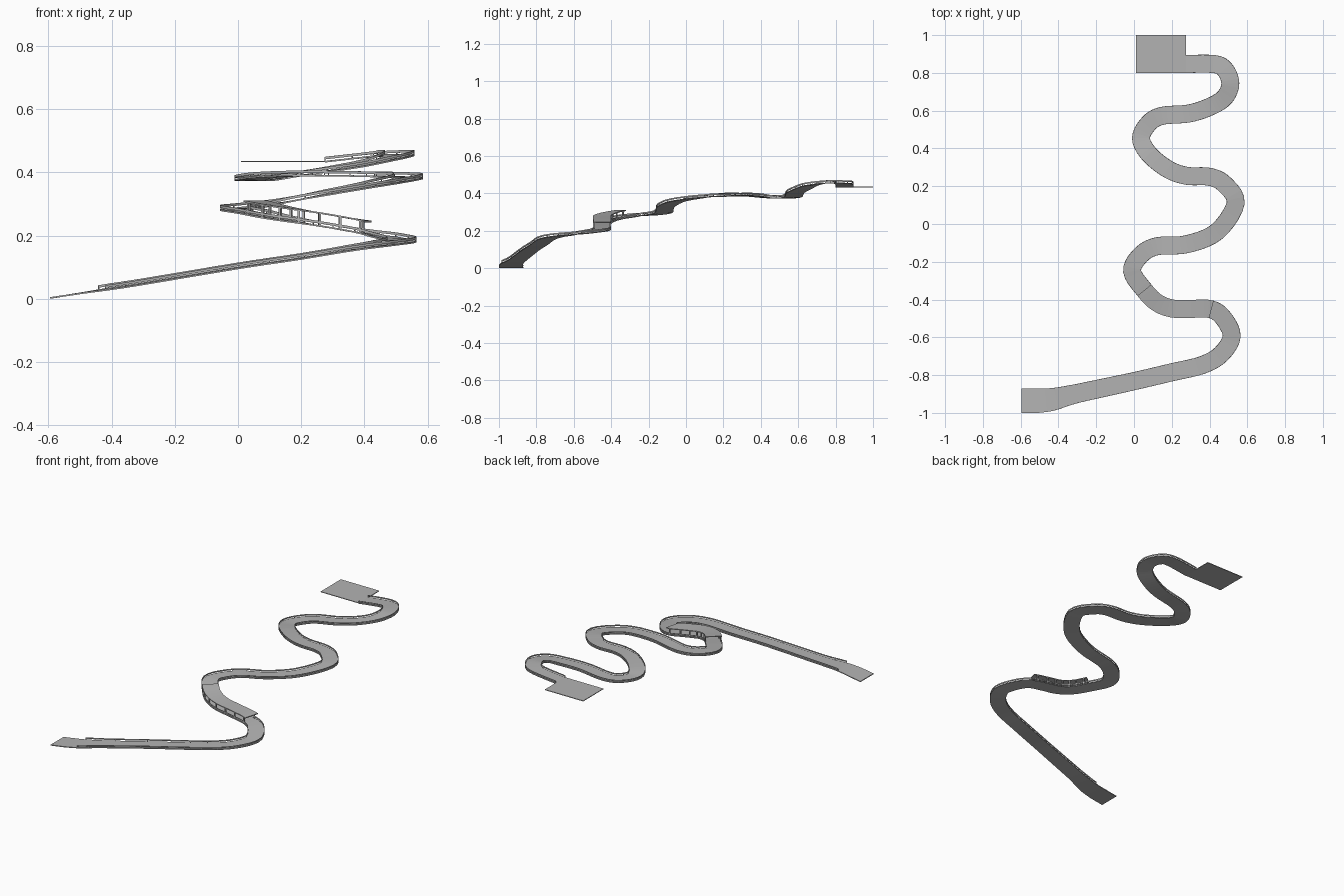
import bpy, bmesh
from mathutils import Vector

old = bpy.data.objects.get("Cube")
if old:
    bpy.data.objects.remove(old, do_unlink=True)

STEPS = 5        # spline samples between route points
LANE = 0.095     # normal road width
SLAB = 0.005     # road thickness

grey = bpy.data.materials.new("plain grey")
grey.use_nodes = True
grey.diffuse_color = (0.45, 0.45, 0.45, 1)
grey.node_tree.nodes["Principled BSDF"].inputs["Base Color"].default_value = grey.diffuse_color


def finish(name, bm):
    bmesh.ops.recalc_face_normals(bm, faces=bm.faces)
    mesh = bpy.data.meshes.new(name)
    bm.to_mesh(mesh)
    bm.free()
    mesh.materials.append(grey)
    obj = bpy.data.objects.new(name, mesh)
    bpy.context.collection.objects.link(obj)
    return obj


# Route of the road centre, from the bottom ramp to the top platform
route = [Vector(p) for p in (
    (-.595, -.935, .005), (-.51, -.935, .018), (-.43, -.928, .03), (-.3, -.897, .05),
    (0, -.832, .1), (.2, -.785, .13), (.36, -.747, .157), (.46, -.69, .172),
    (.517, -.595, .183), (.475, -.5, .195), (.41, -.452, .206), (.3, -.449, .226),
    (.2, -.447, .242), (.12, -.415, .256), (.055, -.35, .27), (-.01, -.25, .283),
    (.035, -.165, .29), (.12, -.118, .302), (.28, -.107, .332), (.44, -.04, .362),
    (.538, .11, .383), (.48, .21, .388), (.4, .25, .39), (.28, .255, .392),
    (.18, .29, .392), (.08, .37, .387), (.037, .455, .378), (.08, .535, .378),
    (.15, .573, .385), (.29, .585, .406), (.4, .62, .425), (.48, .67, .445),
    (.51, .745, .457), (.48, .82, .457), (.42, .847, .452), (.275, .847, .436))]
wide = {0: .13, 1: .13, 2: .12, 3: .1}


def spline(a, b, c, d, t):
    return (2 * b + (c - a) * t + (2 * a - 5 * b + 4 * c - d) * t * t
            + (3 * b - a - 3 * c + d) * t ** 3) / 2


# Frames along the route: centre, sideways direction, half width
centres, halves = [], []
last = len(route) - 1
for i in range(last):
    a, b, c, d = (route[min(max(k, 0), last)] for k in range(i - 1, i + 3))
    for s in range(STEPS):
        t = s / STEPS
        centres.append(spline(a, b, c, d, t))
        halves.append(((1 - t) * wide.get(i, LANE) + t * wide.get(i + 1, LANE)) / 2)
centres.append(route[-1])
halves.append(LANE / 2)

frames = []
for i, centre in enumerate(centres):
    along = centres[min(i + 1, len(centres) - 1)] - centres[max(i - 1, 0)]
    if i in (0, len(centres) - 1):
        along = Vector((1, 0, 0)) * (1 if along.x > 0 else -1)
    side = Vector((-along.y, along.x, 0)).normalized()
    frames.append((centre, side, halves[i]))


def place(frame, edge, inset, up):
    centre, side, half = frame
    return centre + side * (edge * half + inset) + Vector((0, 0, up))


def sweep(name, path, section):
    """Sweep a closed section of (edge, inset, up) points along the frames."""
    bm = bmesh.new()
    rings = [[bm.verts.new(place(f, *p)) for p in section] for f in path]
    n = len(section)
    for r, q in zip(rings, rings[1:]):
        for k in range(n):
            bm.faces.new((r[k], r[(k + 1) % n], q[(k + 1) % n], q[k]))
    bm.faces.new(rings[0])
    bm.faces.new(rings[-1])
    return finish(name, bm)


def strip(e0, i0, e1, i1, low, high):
    return [(e0, i0, low), (e1, i1, low), (e1, i1, high), (e0, i0, high)]


def posts(name, path, edge, size, low, high):
    """Upright square posts along one edge of the road."""
    bm = bmesh.new()
    for frame in path:
        side = frame[1]
        along = Vector((side.y, -side.x, 0)) * size / 2
        base = place(frame, edge, -edge * size / 2, 0)
        rings = []
        for z in (low, high):
            rings.append([bm.verts.new(base + side * (u * size / 2) + along * v + Vector((0, 0, z)))
                          for u, v in ((-1, -1), (1, -1), (1, 1), (-1, 1))])
        for k in range(4):
            j = (k + 1) % 4
            bm.faces.new((rings[0][k], rings[0][j], rings[1][j], rings[1][k]))
        for ring in rings:
            bm.faces.new(ring)
    return finish(name, bm)


# Road deck
sweep("road_deck", frames, strip(-1, 0, 1, 0, -SLAB, 0))

# Guard rails on posts along both edges
railed = frames[2 * STEPS:]
for edge, label in ((1, "inner"), (-1, "outer")):
    sweep(f"{label}_guard_rail", railed, strip(edge, 0, edge, -edge * .003, .005, .013))
    posts(f"{label}_rail_posts", railed[::3], edge, .003, -.001, .012)

# Covered gallery over one bend
covered = frames[10 * STEPS:14 * STEPS + 1]
sweep("gallery_roof", covered, strip(-1, 0, 1, 0, .036, .041))
for edge, label in ((1, "left"), (-1, "right")):
    posts(f"gallery_{label}_columns", covered[1::3], edge, .007, -.001, .037)

# Top platform
bm = bmesh.new()
bmesh.ops.create_cube(bm, size=1)
bmesh.ops.scale(bm, vec=(.265, .2, .004), verts=bm.verts)
bmesh.ops.translate(bm, vec=(.1425, .9, .434), verts=bm.verts)
finish("top_platform", bm)
